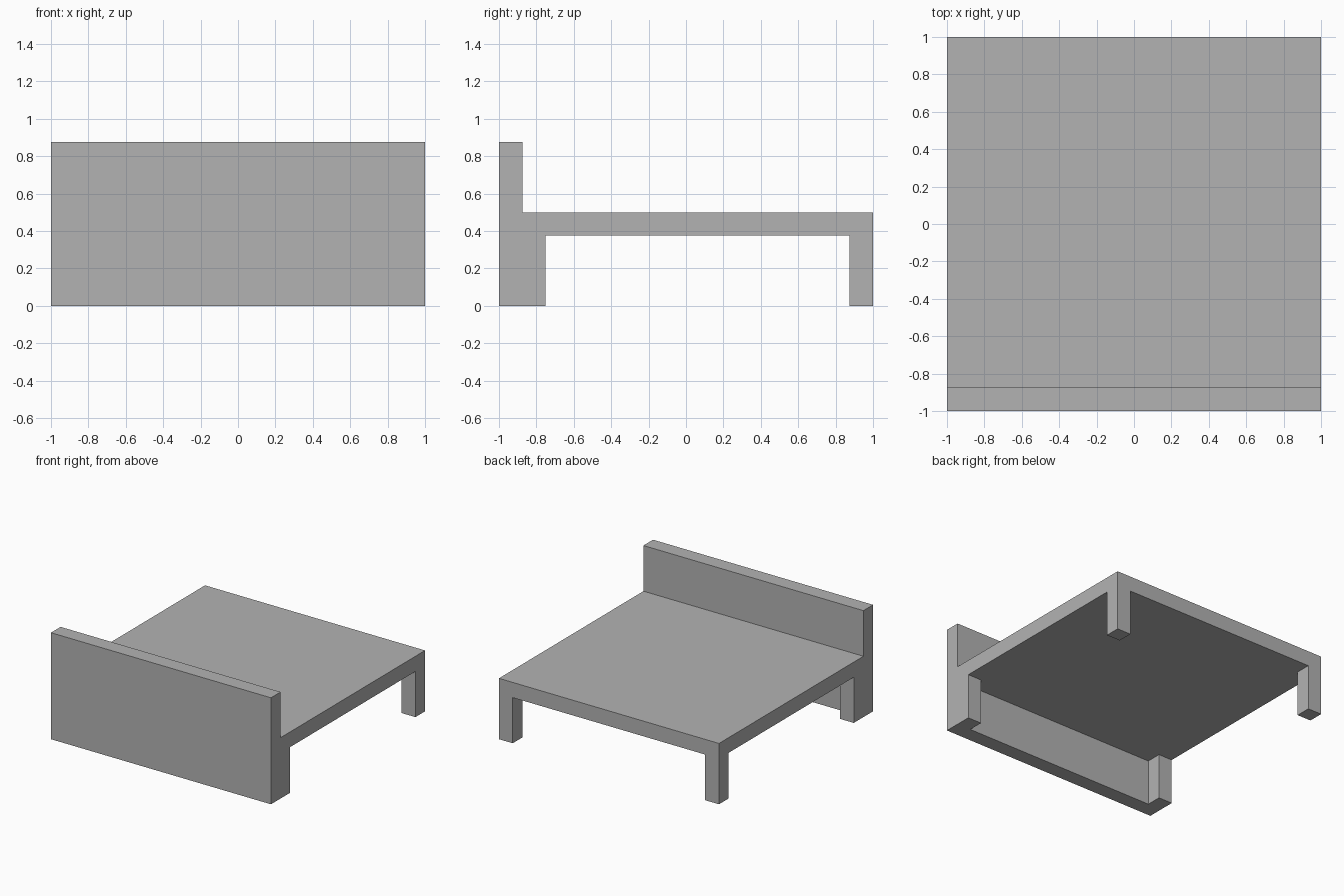
import bpy
from mathutils import Vector

cube = bpy.data.objects.get("Cube")
if cube:
    bpy.data.objects.remove(cube, do_unlink=True)

GREY = (0.45, 0.45, 0.45, 1.0)
grey = bpy.data.materials.new("plain_grey")
grey.use_nodes = True
grey.diffuse_color = GREY
grey.node_tree.nodes["Principled BSDF"].inputs["Base Color"].default_value = GREY

T = 0.125          # shared thickness of boards and legs
DECK_TOP = 0.5
HEAD_TOP = 0.875


def box(name, low, high):
    """Add a box spanning two opposite corners."""
    low, high = Vector(low), Vector(high)
    bpy.ops.mesh.primitive_cube_add(size=1, location=(low + high) / 2)
    obj = bpy.context.object
    obj.name = name
    obj.scale = high - low
    bpy.ops.object.transform_apply(location=False, rotation=False, scale=True)
    obj.data.materials.append(grey)
    return obj


# Headboard reaching the floor, and the flat deck behind it
box("headboard", (-1, -1, 0), (1, T - 1, HEAD_TOP))
box("bed_deck", (-1, T - 1, DECK_TOP - T), (1, 1, DECK_TOP))

# Square legs: one pair against the headboard, one pair at the foot
for end, y in (("head", T - 1), ("foot", 1 - T)):
    for side, x in (("right", -1), ("left", 1 - T)):
        box(f"{end}_leg_{side}", (x, y, 0), (x + T, y + T, DECK_TOP - T))
